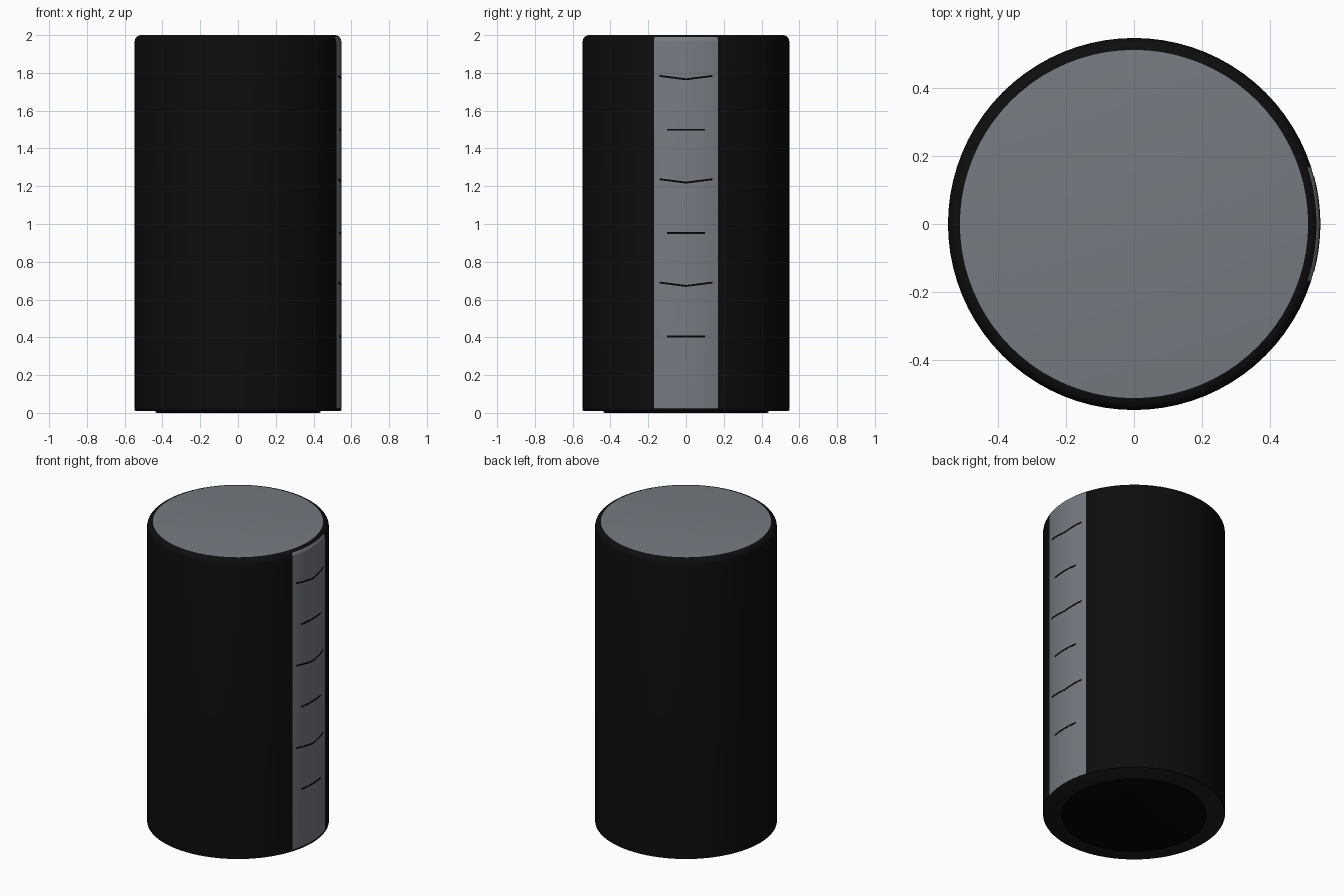
import bpy, bmesh, math

if "Cube" in bpy.data.objects:
    bpy.data.objects.remove(bpy.data.objects["Cube"])

RADIUS = 0.547
SEGMENTS = 80
STRIP_HALF_ANGLE = math.radians(18)


def material(name, color):
    mat = bpy.data.materials.new(name)
    mat.use_nodes = True
    mat.diffuse_color = (*color, 1)
    bsdf = mat.node_tree.nodes["Principled BSDF"]
    bsdf.inputs["Base Color"].default_value = (*color, 1)
    bsdf.inputs["Roughness"].default_value = 0.6
    return mat


black = material("black", (0.004, 0.004, 0.004))
grey = material("cool grey", (0.18, 0.195, 0.22))
charcoal = material("charcoal", (0.012, 0.012, 0.013))
jet = material("jet black", (0.001, 0.001, 0.001))


def finish(name, bm, mats):
    bmesh.ops.recalc_face_normals(bm, faces=bm.faces)
    mesh = bpy.data.meshes.new(name)
    bm.to_mesh(mesh)
    bm.free()
    for mat in mats:
        mesh.materials.append(mat)
    obj = bpy.data.objects.new(name, mesh)
    bpy.context.collection.objects.link(obj)
    bpy.ops.object.select_all(action="DESELECT")
    obj.select_set(True)
    bpy.context.view_layer.objects.active = obj
    bpy.ops.object.shade_smooth_by_angle(angle=math.radians(35))
    return obj


def lathe(name, profile, mats, paint=None):
    """Turn an (r, z) profile into a closed round solid."""
    bm = bmesh.new()
    rings = []
    for r, z in profile:
        rings.append([bm.verts.new((r * math.cos(a), r * math.sin(a), z))
                      for a in (math.tau * i / SEGMENTS for i in range(SEGMENTS))])
    for low, high in zip(rings, rings[1:]):
        for i in range(SEGMENTS):
            j = (i + 1) % SEGMENTS
            bm.faces.new((low[i], low[j], high[j], high[i]))
    bm.faces.new(rings[0])
    bm.faces.new(rings[-1])
    if paint:
        for face in bm.faces:
            face.material_index = paint(face)
    return finish(name, bm, mats)


# Body: rounded top edge, grey top disc and grey strip down the left side
BEVEL = 0.035
body_profile = [(RADIUS, 0.024), (RADIUS, 2 - BEVEL)]
for step in range(1, 7):
    a = math.radians(15 * step)
    body_profile.append((RADIUS - BEVEL * (1 - math.cos(a)),
                         2 - BEVEL + BEVEL * math.sin(a)))


def body_paint(face):
    c = face.calc_center_median()
    if c.z > 1.9999:
        return 1
    in_strip = abs(math.atan2(c.y, c.x)) < STRIP_HALF_ANGLE
    return int(in_strip and 0.1 < c.z < 1.992)


lathe("body", body_profile, [black, grey], body_paint)

# Base ring and foot pad
lathe("base_ring", [(RADIUS - 0.008, 0.01), (RADIUS, 0.014), (RADIUS, 0.02),
                    (RADIUS - 0.006, 0.024)], [charcoal])
lathe("foot_pad", [(0.43, 0), (0.436, 0.003), (0.436, 0.012)], [jet])


# Thin marks wrapped on the strip
def mark(name, half_width, z, dip):
    bm = bmesh.new()
    steps, half_height, r = 16, 0.005, RADIUS + 0.001
    columns = []
    for i in range(steps + 1):
        y = half_width * (2 * i / steps - 1)
        mid = z - dip * (1 - abs(y) / half_width)
        x = math.sqrt(r * r - y * y)
        columns.append([bm.verts.new((x + dx, y, mid + dz)) for dx, dz in
                        ((0, -half_height), (0, half_height),
                         (-0.005, half_height), (-0.005, -half_height))])
    for a, b in zip(columns, columns[1:]):
        for k in range(4):
            n = (k + 1) % 4
            bm.faces.new((a[k], b[k], b[n], a[n]))
    bm.faces.new(columns[0])
    bm.faces.new(columns[-1])
    finish(name, bm, [jet])


for n in range(3):
    lift = 0.547 * n
    mark(f"dash_mark_{n + 1}", 0.1, 0.405 + lift, 0)
    mark(f"chevron_mark_{n + 1}", 0.14, 0.69 + lift, 0.018)
